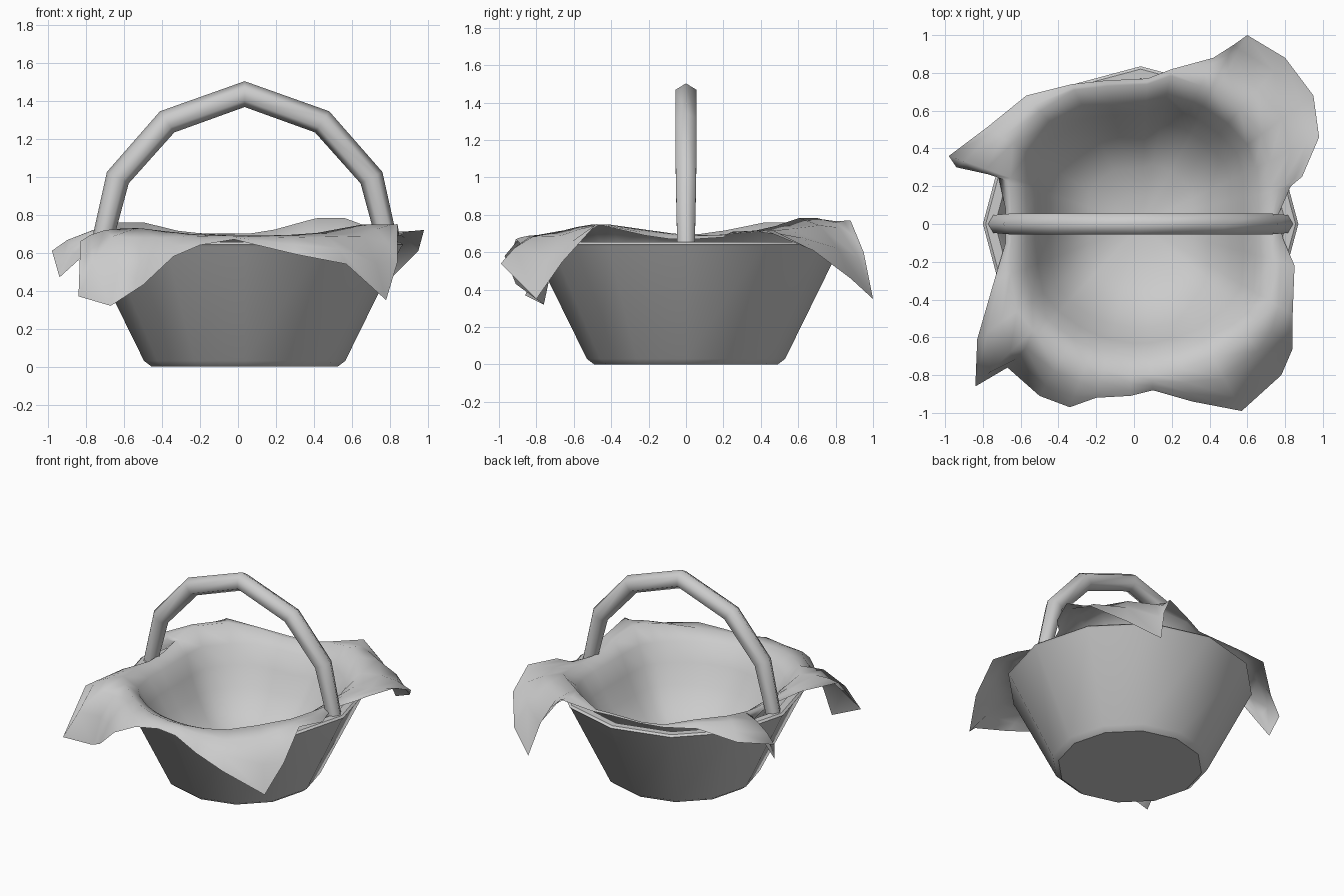
import bpy, bmesh, math
from mathutils import Vector

if "Cube" in bpy.data.objects:
    bpy.data.objects.remove(bpy.data.objects["Cube"])

CX = 0.035  # basket axis


def make(name, verts, faces, angle=None):
    me = bpy.data.meshes.new(name)
    me.from_pydata(verts, [], faces)
    ob = bpy.data.objects.new(name, me)
    bpy.context.collection.objects.link(ob)
    bm = bmesh.new()
    bm.from_mesh(me)
    bmesh.ops.recalc_face_normals(bm, faces=bm.faces)
    bm.to_mesh(me)
    bm.free()
    bpy.ops.object.select_all(action='DESELECT')
    ob.select_set(True)
    bpy.context.view_layer.objects.active = ob
    if angle:
        bpy.ops.object.shade_smooth_by_angle(angle=math.radians(angle))
    else:
        bpy.ops.object.shade_smooth()
    return ob


def bridge(rings, n):
    return [(i * n + j, i * n + (j + 1) % n, (i + 1) * n + (j + 1) % n, (i + 1) * n + j)
            for i in range(rings - 1) for j in range(n)]


# basket: twelve-sided tapered tub with a thick rim
N = 12
profile = [(0.49, 0), (0.53, 0.03), (0.825, 0.63), (0.835, 0.642), (0.82, 0.655),
           (0.77, 0.655), (0.755, 0.635), (0.49, 0.06)]
verts = [(CX + r * math.cos(math.tau * k / N), r * math.sin(math.tau * k / N), z)
         for r, z in profile for k in range(N)]
last = (len(profile) - 1) * N
make("basket", verts, bridge(len(profile), N)
     + [tuple(range(N)), tuple(range(last, last + N))], 30)

# handle: six-sided tube along a bent arch, with mitred joints
half = [(0.760, 0.62, 0.054), (0.668, 0.995, 0.063), (0.408, 1.289, 0.065)]
path = [(-x, z, r) for x, z, r in half] + [(0, 1.435, 0.064)] + half[::-1]
pts = [Vector((x, z)) for x, z, r in path]
verts = []
for i, (x, z, r) in enumerate(path):
    a = (pts[i] - pts[max(i - 1, 0)]).normalized()
    b = (pts[min(i + 1, len(pts) - 1)] - pts[i]).normalized()
    t = (a + b).normalized()
    miter = 1 / max(t.dot(a), t.dot(b))
    for k in range(6):
        c, s = math.cos(math.tau * k / 6) * miter, math.sin(math.tau * k / 6)
        verts.append((CX + x - t.y * r * c, r * s, z + t.x * r * c))
end = (len(path) - 1) * 6
make("handle", verts, bridge(len(path), 6)
     + [tuple(range(6)), tuple(range(end, end + 6))], 75)

# cloth liner: bowl inside the basket, over the rim, out to a ragged hem
hem = [(0.76, 0.04, 0.67), (0.83, 0.20, 0.68), (0.89, 0.25, 0.71), (0.98, 0.46, 0.72),
       (0.95, 0.68, 0.61), (0.80, 0.88, 0.46), (0.60, 1.00, 0.35), (0.53, 0.95, 0.60),
       (0.42, 0.88, 0.77), (0.20, 0.82, 0.72), (0.07, 0.77, 0.70), (-0.15, 0.76, 0.70),
       (-0.33, 0.74, 0.71), (-0.57, 0.68, 0.74), (-0.78, 0.51, 0.63), (-0.98, 0.36, 0.61),
       (-0.94, 0.30, 0.47), (-0.72, 0.26, 0.67), (-0.68, 0.08, 0.67), (-0.68, -0.10, 0.67),
       (-0.74, -0.30, 0.69), (-0.83, -0.61, 0.66), (-0.84, -0.86, 0.37), (-0.67, -0.76, 0.32),
       (-0.50, -0.91, 0.43), (-0.34, -0.97, 0.58), (-0.20, -0.92, 0.64), (-0.02, -0.91, 0.67),
       (0.10, -0.88, 0.64), (0.31, -0.94, 0.59), (0.57, -0.99, 0.54), (0.78, -0.80, 0.35),
       (0.84, -0.66, 0.55), (0.84, -0.48, 0.75), (0.85, -0.22, 0.69), (0.79, -0.08, 0.67)]
bumps = [(55, 0.10), (140, 0.08), (222, 0.04), (325, 0.06)]  # lifted folds: angle, height
bowl = [(0.20, 0.15), (0.40, 0.19), (0.56, 0.27), (0.69, 0.39), (0.79, 0.52), (0.88, 0.645)]
drape = [(0.4, 0.12), (0.75, 0.5), (1.0, 1.0)]
n = len(hem)
angles = sorted(math.atan2(y, x - CX) % math.tau for x, y, z in hem)
columns = []
for (x, y, z), ang in zip(hem, angles):
    R = math.hypot(x - CX, y)
    deg = math.degrees(ang)
    crest_z = 0.69 + sum(h * math.exp(-((deg - a) / 22) ** 2) for a, h in bumps)
    # the liner is drawn in at the two handle feet
    rc = min(0.80 - 0.11 * max(0, abs(math.cos(ang)) - 0.85) / 0.15, 0.96 * R)
    cx, cy = CX + rc * math.cos(ang), rc * math.sin(ang)
    col = [(CX + (cx - CX) * f, cy * f, h) for f, h in bowl]
    col.append((cx, cy, crest_z))
    for f, g in drape:
        col.append((cx + (x - cx) * f, cy + (y - cy) * f, crest_z + (z - crest_z) * g))
    columns.append(col)
m = len(columns[0])
verts = [columns[j][i] for i in range(m) for j in range(n)] + [(CX, 0, 0.135)]
fan = [(m * n, j, (j + 1) % n) for j in range(n)]
make("cloth_liner", verts, bridge(m, n) + fan)
